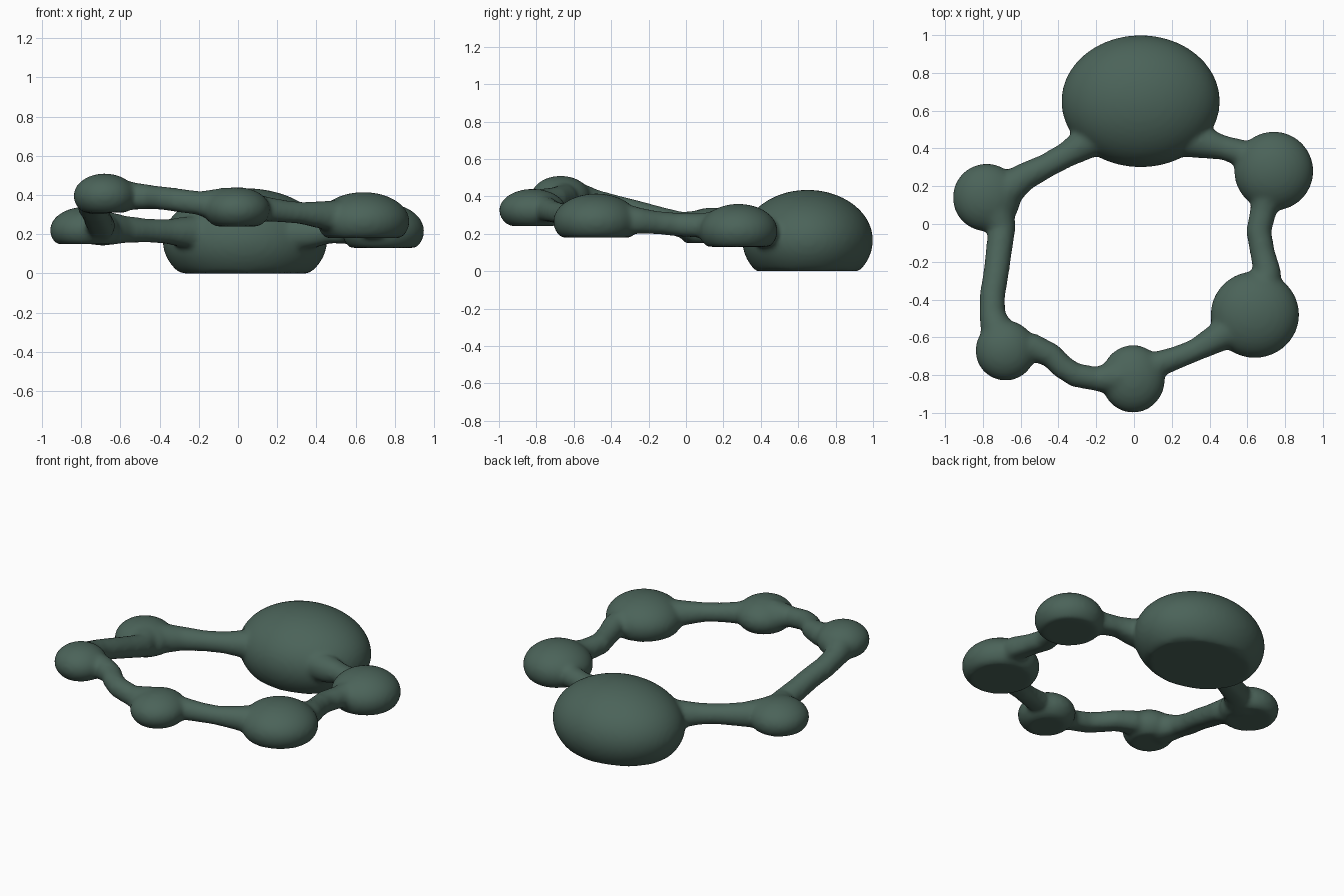
import bpy, bmesh, math
from mathutils import Vector, Matrix

mat = bpy.data.materials.new("dark grey green")
mat.diffuse_color = (0.07, 0.125, 0.1, 1)

bm = bmesh.new()


def bead(c, r, floor):
    """Ellipsoid pressed flat underneath at the height floor."""
    m = Matrix.Translation(c) @ Matrix.Diagonal((*r, 1))
    new = bmesh.ops.create_icosphere(bm, subdivisions=4, radius=1, matrix=m)
    for v in new["verts"]:
        v.co.z = max(v.co.z, floor)


def link(points):
    """Round cord through points (x, y, z, radius), slightly flat underneath."""
    n = 16
    pos = [Vector(p[:3]) for p in points]
    rings = []
    for i, p in enumerate(pos):
        t = (pos[min(i + 1, len(pos) - 1)] - pos[max(i - 1, 0)]).normalized()
        side = t.cross(Vector((0, 0, 1))).normalized()
        up = side.cross(t)
        r = points[i][3]
        ring = []
        for k in range(n):
            a = 2 * math.pi * k / n
            ring.append(bm.verts.new(p + side * r * math.cos(a) + up * r * max(math.sin(a), -0.85)))
        rings.append(ring)
    for a, b in zip(rings, rings[1:]):
        for k in range(n):
            bm.faces.new((a[k], a[(k + 1) % n], b[(k + 1) % n], b[k]))
    bm.faces.new(rings[0][::-1])
    bm.faces.new(rings[-1])


# beads: one large, five small
bead((0.035, 0.65, 0.165), (0.42, 0.35, 0.27), 0.0)
bead((0.74, 0.28, 0.215), (0.21, 0.21, 0.145), 0.13)
bead((0.64, -0.48, 0.265), (0.235, 0.23, 0.15), 0.18)
bead((-0.005, -0.82, 0.325), (0.17, 0.18, 0.115), 0.24)
bead((-0.68, -0.67, 0.395), (0.16, 0.16, 0.115), 0.31)
bead((-0.78, 0.14, 0.22), (0.18, 0.18, 0.12), 0.15)

# cords between the beads
link([(0.2, 0.46, 0.2, 0.1), (0.37, 0.43, 0.2, 0.085), (0.47, 0.405, 0.21, 0.065),
      (0.56, 0.38, 0.21, 0.07), (0.68, 0.32, 0.22, 0.1)])
link([(0.72, 0.2, 0.23, 0.1), (0.685, 0.07, 0.24, 0.07), (0.66, -0.04, 0.245, 0.068),
      (0.68, -0.15, 0.255, 0.066), (0.705, -0.25, 0.265, 0.075), (0.68, -0.38, 0.275, 0.1)])
link([(0.55, -0.54, 0.28, 0.1), (0.42, -0.615, 0.295, 0.075), (0.32, -0.67, 0.305, 0.06),
      (0.22, -0.71, 0.315, 0.062), (0.13, -0.74, 0.325, 0.07), (0.04, -0.8, 0.33, 0.09)])
link([(-0.08, -0.81, 0.34, 0.1), (-0.2, -0.82, 0.355, 0.065), (-0.31, -0.8, 0.37, 0.065),
      (-0.38, -0.755, 0.38, 0.064), (-0.44, -0.695, 0.385, 0.066),
      (-0.53, -0.655, 0.39, 0.075), (-0.62, -0.66, 0.395, 0.09)])
link([(-0.71, -0.6, 0.385, 0.1), (-0.75, -0.48, 0.365, 0.07), (-0.75, -0.38, 0.34, 0.068),
      (-0.73, -0.26, 0.31, 0.068), (-0.715, -0.14, 0.275, 0.07),
      (-0.7, -0.03, 0.245, 0.074), (-0.73, 0.06, 0.23, 0.1)])
link([(-0.7, 0.16, 0.225, 0.1), (-0.58, 0.25, 0.22, 0.075), (-0.46, 0.31, 0.215, 0.065),
      (-0.36, 0.365, 0.21, 0.068), (-0.27, 0.42, 0.205, 0.085), (-0.15, 0.48, 0.2, 0.1)])

mesh = bpy.data.meshes.new("beaded_ring")
bm.to_mesh(mesh)
bm.free()
ring = bpy.data.objects.new("beaded_ring", mesh)
bpy.context.collection.objects.link(ring)
mesh.materials.append(mat)

# fuse beads and cords into one soft body
fuse = ring.modifiers.new("fuse", 'REMESH')
fuse.mode = 'VOXEL'
fuse.voxel_size = 0.015
fuse.use_smooth_shade = True
soften = ring.modifiers.new("soften", 'SMOOTH')
soften.factor = 0.5
soften.iterations = 8
